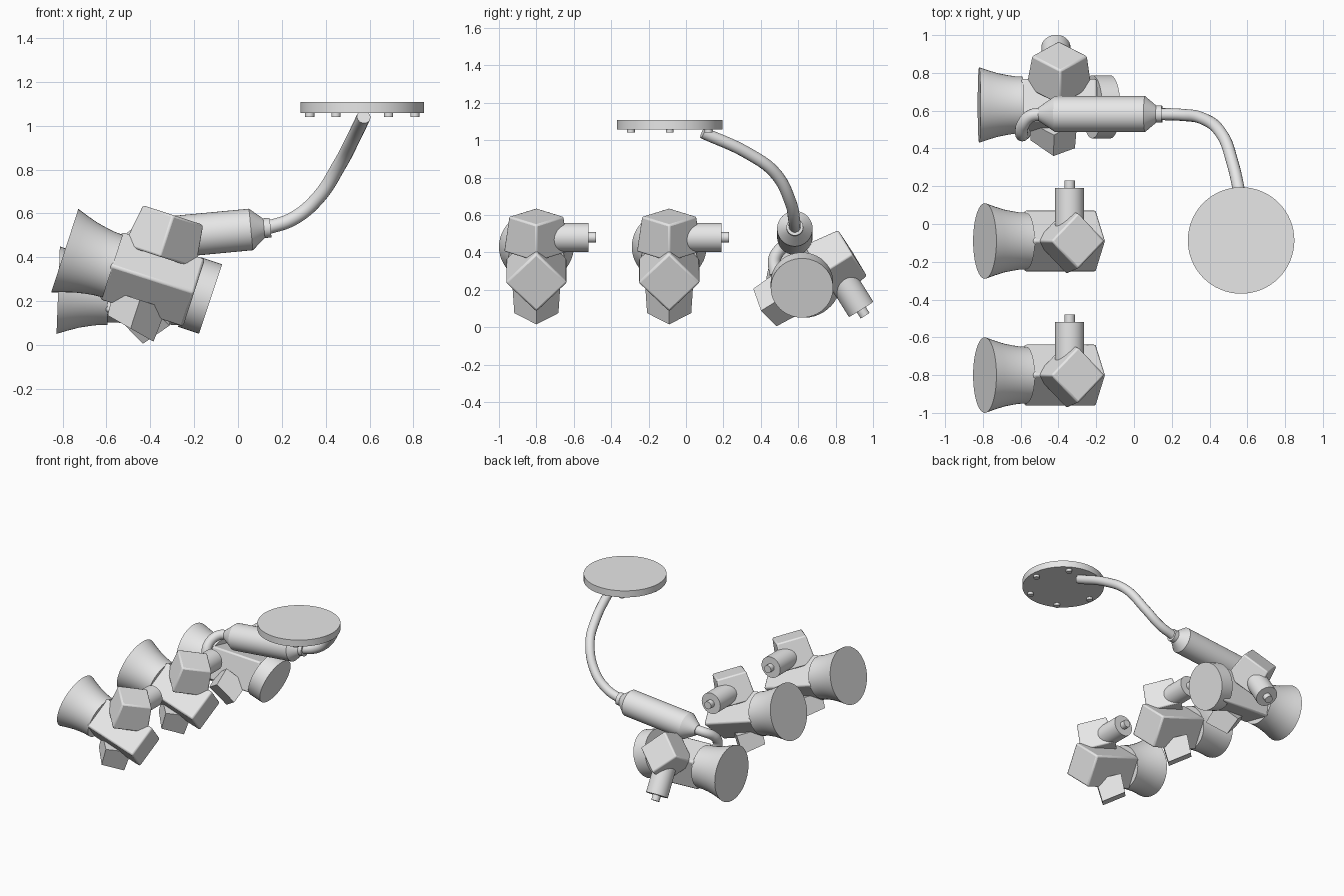
import bpy
import bmesh
from math import radians, sin, cos, tau
from mathutils import Matrix, Vector

cube = bpy.data.objects.get("Cube")
if cube:
    bpy.data.objects.remove(cube)

grey = bpy.data.materials.new("light_grey")
grey.use_nodes = True
grey.diffuse_color = (0.8, 0.8, 0.8, 1)
grey.node_tree.nodes["Principled BSDF"].inputs["Base Color"].default_value = (0.8, 0.8, 0.8, 1)


def finish(obj, bevel=0):
    """Assign the material, optional edge rounding and angle-based smoothing."""
    obj.data.materials.append(grey)
    if bevel:
        mod = obj.modifiers.new("rounded_edges", 'BEVEL')
        mod.width = bevel
        mod.segments = 2
    bpy.ops.object.select_all(action='DESELECT')
    obj.select_set(True)
    bpy.context.view_layer.objects.active = obj
    bpy.ops.object.shade_smooth_by_angle(angle=radians(32))
    return obj


def lathe(name, profile, place=Matrix(), axis='Z', offset=(0, 0, 0), sides=40, bevel=0, skew=0):
    """Closed solid of (distance, radius) rings along an axis; 4 sides make a diamond prism."""
    turn = {'X': Matrix.Rotation(radians(90), 4, 'Y'),
            'Y': Matrix.Rotation(radians(-90), 4, 'X'),
            'Z': Matrix()}[axis]
    bm = bmesh.new()
    rings = []
    for i, (d, r) in enumerate(profile):
        lean = skew if i == 0 else 0
        rings.append([bm.verts.new((r * cos(tau * k / sides), r * sin(tau * k / sides),
                                    d + lean * r * cos(tau * k / sides)))
                      for k in range(sides)])
    for a, b in zip(rings, rings[1:]):
        for k in range(sides):
            n = (k + 1) % sides
            bm.faces.new((a[k], a[n], b[n], b[k]))
    bm.faces.new(rings[0][::-1])
    bm.faces.new(rings[-1])
    bmesh.ops.transform(bm, matrix=Matrix.Translation(offset) @ turn, verts=bm.verts)
    bmesh.ops.recalc_face_normals(bm, faces=bm.faces)
    mesh = bpy.data.meshes.new(name)
    bm.to_mesh(mesh)
    bm.free()
    obj = bpy.data.objects.new(name, mesh)
    bpy.context.collection.objects.link(obj)
    obj.matrix_world = place
    return finish(obj, bevel)


def tube(name, points, radius):
    """Round hose through a few points, converted to a mesh."""
    curve = bpy.data.curves.new(name, 'CURVE')
    curve.dimensions = '3D'
    curve.bevel_depth = radius
    curve.bevel_resolution = 5
    curve.use_fill_caps = True
    spline = curve.splines.new('BEZIER')
    spline.bezier_points.add(len(points) - 1)
    for bp, p in zip(spline.bezier_points, points):
        bp.co = p
        bp.handle_left_type = bp.handle_right_type = 'AUTO'
    obj = bpy.data.objects.new(name, curve)
    bpy.context.collection.objects.link(obj)
    bpy.ops.object.select_all(action='DESELECT')
    obj.select_set(True)
    bpy.context.view_layer.objects.active = obj
    bpy.ops.object.convert(target='MESH')
    return finish(bpy.context.object)


def lamp_unit(label, mouth, tilt, roll):
    """Horn, diamond body, upper and lower blocks and a side knob; local x runs along the unit."""
    place = (Matrix.Translation(mouth) @ Matrix.Rotation(radians(tilt), 4, 'Y')
             @ Matrix.Rotation(radians(roll), 4, 'X'))
    lathe(label + "_horn", [(0, 0.2), (0.05, 0.183), (0.1, 0.168), (0.15, 0.158),
                            (0.19, 0.152), (0.23, 0.15)], place, 'X', sides=48)
    lathe(label + "_body", [(0.22, 0.166), (0.62, 0.166)], place, 'X', sides=4, bevel=0.012)
    lathe(label + "_upper_block", [(0.108, 0.176), (0.307, 0.148)], place,
          offset=(0.42, 0, 0), sides=4, bevel=0.01)
    lathe(label + "_lower_block", [(-0.245, 0.118), (-0.108, 0.127)], place,
          offset=(0.395, 0, 0), sides=4, skew=-0.21)
    lathe(label + "_knob", [(0.08, 0.077), (0.28, 0.077)], place, 'Y', (0.412, 0, 0.186))
    lathe(label + "_knob_pin", [(0.27, 0.028), (0.32, 0.028)], place, 'Y', (0.412, 0, 0.186), 24)


# Three units: two alike, the third rolled towards the back
lamp_unit("front_unit", (-0.79, -0.8, 0.43), 18, 0)
lamp_unit("middle_unit", (-0.79, -0.09, 0.43), 18, 0)
lamp_unit("rear_unit", (-0.82, 0.63, 0.25), 2.2, -58)

# Tilted end disc on the rear unit
lathe("rear_end_disc", [(-0.02, 0.167), (0.081, 0.167)],
      Matrix.Translation((-0.202, 0.62, 0.235)) @ Matrix.Rotation(radians(18.5), 4, 'Y'), 'X', sides=48)

# Handle cylinder with tapered ends and a collar
handle = Matrix.Translation((-0.18, 0.582, 0.504)) @ Matrix.Rotation(radians(-5.4), 4, 'Y')
lathe("handle", [(-0.325, 0.037), (-0.24, 0.095), (0.24, 0.095), (0.305, 0.04)], handle, 'X')
lathe("handle_collar", [(0.3, 0.045), (0.33, 0.045)], handle, 'X')

# Hoses
tube("short_hose", [(-0.49, 0.582, 0.474), (-0.55, 0.57, 0.465), (-0.59, 0.52, 0.43),
                    (-0.595, 0.475, 0.37), (-0.58, 0.48, 0.28)], 0.034)
tube("long_hose", [(0.13, 0.582, 0.533), (0.25, 0.578, 0.575), (0.36, 0.56, 0.665),
                   (0.465, 0.475, 0.825), (0.52, 0.33, 0.93), (0.573, 0.09, 1.04)], 0.032)

# Round plate with a ring of bolts underneath
plate_centre = Vector((0.567, -0.087, 0))
lathe("plate", [(1.058, 0.282), (1.107, 0.282)], offset=plate_centre, sides=64)
for k in range(6):
    a = tau * k / 6
    lathe("plate_bolt", [(1.04, 0.021), (1.07, 0.021)],
          offset=plate_centre + Vector((0.24 * cos(a), 0.24 * sin(a), 0)), sides=16)
